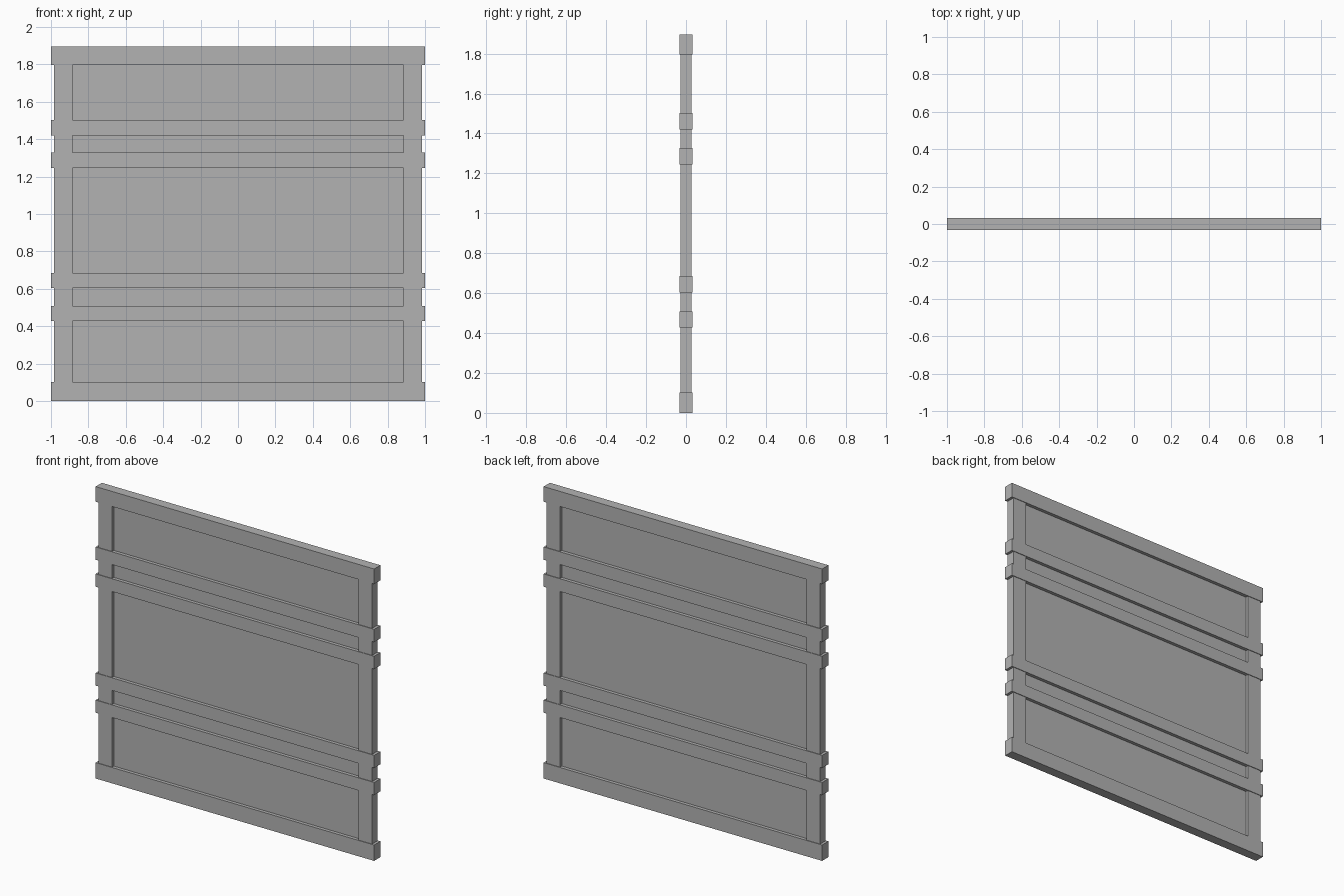
import bpy

cube = bpy.data.objects.get("Cube")
if cube:
    bpy.data.objects.remove(cube, do_unlink=True)

# Single plain grey
grey = bpy.data.materials.new("plain_grey")
grey.use_nodes = True
GREY = (0.45, 0.45, 0.45, 1)
grey.diffuse_color = GREY
grey.node_tree.nodes["Principled BSDF"].inputs["Base Color"].default_value = GREY


def box(name, x0, x1, half_depth, z0, z1):
    """Axis-aligned board centred on y = 0."""
    bpy.ops.mesh.primitive_cube_add(size=1, location=((x0 + x1) / 2, 0, (z0 + z1) / 2))
    board = bpy.context.object
    board.name = name
    board.scale = (x1 - x0, 2 * half_depth, z1 - z0)
    bpy.ops.object.transform_apply(location=False, rotation=False, scale=True)
    board.data.materials.append(grey)
    return board


# Horizontal rails, bottom to top
RAILS = {
    "bottom_rail": (0.0, 0.103),
    "lower_rail": (0.427, 0.509),
    "lower_middle_rail": (0.603, 0.685),
    "upper_middle_rail": (1.245, 1.328),
    "upper_rail": (1.42, 1.503),
    "top_rail": (1.797, 1.895),
}
for name, (z0, z1) in RAILS.items():
    box(name, -1, 1, 0.032, z0, z1)

# Vertical stiles, slightly thinner and set in from the rail ends
box("left_stile", 0.885, 0.983, 0.028, 0.05, 1.85)
box("right_stile", -0.983, -0.885, 0.028, 0.05, 1.85)

# Recessed panels filling the gaps between neighbouring rails
spans = list(RAILS.values())
for i, (below, above) in enumerate(zip(spans, spans[1:])):
    box(f"recessed_panel_{i + 1}", -0.9, 0.9, 0.01, below[1] - 0.02, above[0] + 0.02)
